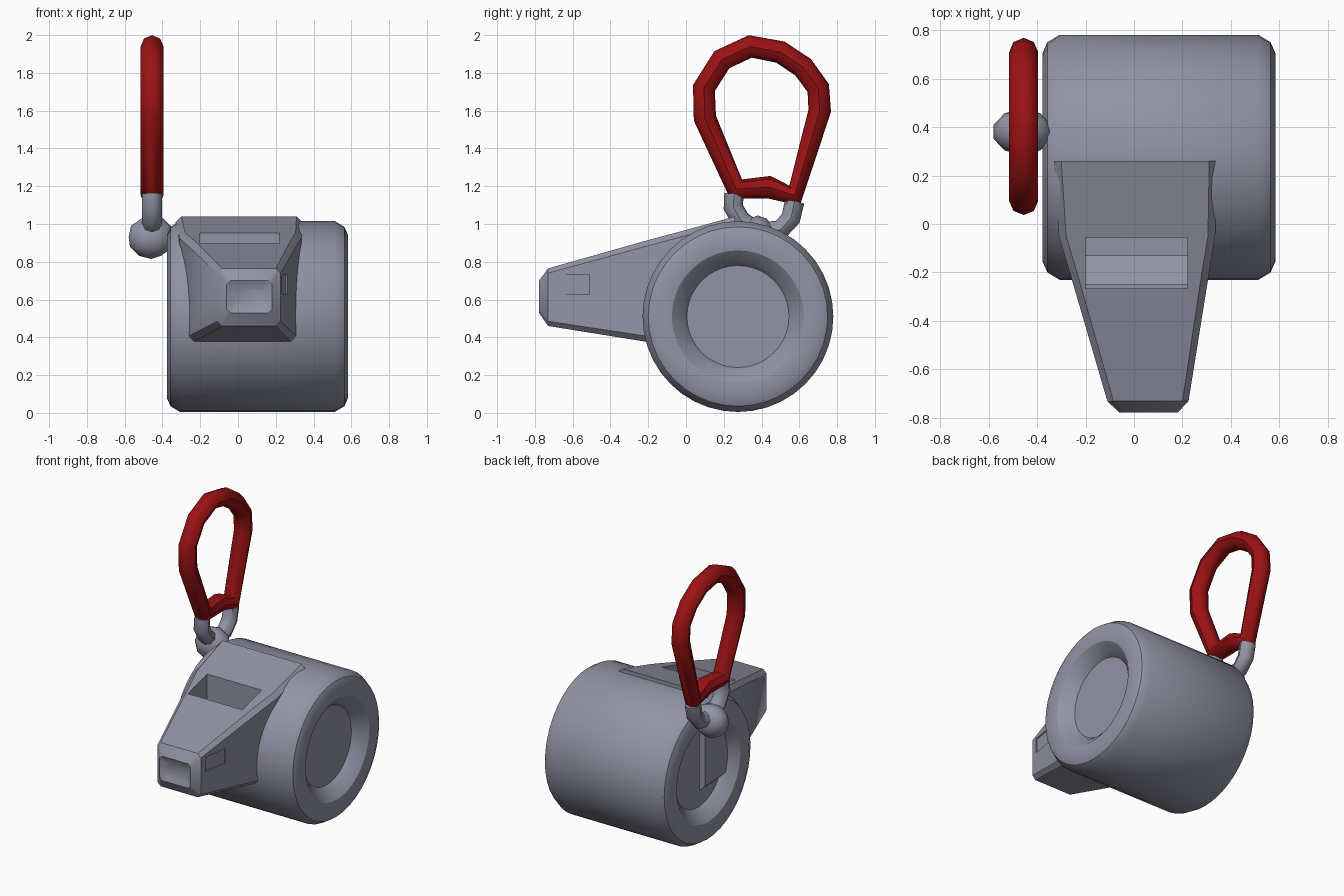
import bpy, bmesh, math
from mathutils import Vector, Matrix

cube = bpy.data.objects.get("Cube")
if cube:
    bpy.data.objects.remove(cube, do_unlink=True)


def material(name, rgb):
    m = bpy.data.materials.new(name)
    m.use_nodes = True
    m.diffuse_color = (*rgb, 1)
    m.node_tree.nodes["Principled BSDF"].inputs["Base Color"].default_value = (*rgb, 1)
    return m


GREY = material("blue grey plastic", (0.29, 0.29, 0.38))
RED = material("deep red", (0.33, 0.006, 0.007))


def select(ob):
    bpy.ops.object.select_all(action='DESELECT')
    ob.select_set(True)
    bpy.context.view_layer.objects.active = ob


def finish(bm, name, mat):
    bmesh.ops.recalc_face_normals(bm, faces=bm.faces)
    me = bpy.data.meshes.new(name)
    bm.to_mesh(me)
    bm.free()
    ob = bpy.data.objects.new(name, me)
    bpy.context.collection.objects.link(ob)
    me.materials.append(mat)
    return ob


def smooth(ob, degrees=32):
    select(ob)
    bpy.ops.object.shade_smooth_by_angle(angle=math.radians(degrees))


def loft(rings, name, mat):
    """Skin a series of closed rings and cap both ends."""
    bm = bmesh.new()
    loops = [[bm.verts.new(p) for p in ring] for ring in rings]
    for a, b in zip(loops, loops[1:]):
        for i in range(len(a)):
            j = (i + 1) % len(a)
            bm.faces.new((a[i], a[j], b[j], b[i]))
    bm.faces.new(loops[0])
    bm.faces.new(loops[-1])
    return finish(bm, name, mat)


def cutter(name, centre, size, turn=0):
    bm = bmesh.new()
    bmesh.ops.create_cube(bm, size=1, matrix=Matrix.Translation(centre)
                          @ Matrix.Rotation(turn, 4, 'Z') @ Matrix.Diagonal((*size, 1)))
    ob = finish(bm, name, GREY)
    ob.hide_render = True
    ob.hide_set(True)
    return ob


def cut(ob, tool):
    mod = ob.modifiers.new("cut", 'BOOLEAN')
    mod.operation = 'DIFFERENCE'
    mod.solver = 'EXACT'
    mod.object = tool
    select(ob)
    bpy.ops.object.modifier_apply(modifier=mod.name)


def tube(name, path, radius, x, mat, closed=False):
    cu = bpy.data.curves.new(name, 'CURVE')
    cu.dimensions = '3D'
    cu.bevel_depth = radius
    cu.bevel_resolution = 2
    cu.use_fill_caps = True
    sp = cu.splines.new('POLY')
    sp.points.add(len(path) - 1)
    for p, (y, z) in zip(sp.points, path):
        p.co = (x, y, z, 1)
    sp.use_cyclic_u = closed
    ob = bpy.data.objects.new(name, cu)
    bpy.context.collection.objects.link(ob)
    cu.materials.append(mat)
    select(ob)
    bpy.ops.object.convert(target='MESH')
    smooth(ob, 45)
    return ob


# Barrel: round drum lying along x, with chamfered rims and dished ends
CY, CZ = 0.275, 0.51
half = [(0.39, 0.27), (0.42, 0.29), (0.47, 0.35), (0.48, 0.43), (0.46, 0.475), (0.41, 0.505)]
profile = [(-x, r) for x, r in half] + [(x, r) for x, r in reversed(half)]
SIDES = 40
angles = [2 * math.pi * i / SIDES for i in range(SIDES)]
barrel = loft([[(0.103 + x, CY + r * math.cos(a), CZ + r * math.sin(a)) for a in angles]
               for x, r in profile], "barrel", GREY)


# Mouthpiece: tapering box with clipped corners, running into the drum
def section(y, x0, x1, z0, z1, c):
    return [(x, y, z) for x, z in
            ((x0 + c, z0), (x1 - c, z0), (x1, z0 + c), (x1, z1 - c),
             (x1 - c, z1), (x0 + c, z1), (x0, z1 - c), (x0, z0 + c))]


mouthpiece = loft([
    section(-0.755, -0.02, 0.14, 0.57, 0.66, 0.01),
    section(-0.778, -0.06, 0.18, 0.53, 0.70, 0.02),
    section(-0.73, -0.11, 0.225, 0.46, 0.765, 0.025),
    section(-0.2, -0.265, 0.31, 0.375, 0.915, 0.03),
    section(-0.05, -0.31, 0.335, 0.36, 0.955, 0.03),
    section(0.26, -0.33, 0.34, 0.36, 1.04, 0.03)], "mouthpiece", GREY)

# Sound slot through the top, and a shallow grip recess on the left side
slot = cutter("slot_cutter", (0.01, -0.16, 0.93), (0.42, 0.21, 0.34))
recess = cutter("recess_cutter", (0.248, -0.6, 0.68), (0.02, 0.18, 0.1), -0.158)
cut(barrel, slot)
cut(mouthpiece, slot)
cut(mouthpiece, recess)
smooth(barrel)
smooth(mouthpiece)

# Lip inside the slot
lip = loft([[(x, y, z) for y, z in ((-0.25, 0.74), (-0.13, 0.74), (-0.13, 0.79), (-0.25, 0.84))]
            for x in (-0.21, 0.23)], "slot_lip", GREY)

# Lug on the right end of the drum
bm = bmesh.new()
bmesh.ops.create_icosphere(bm, subdivisions=2, radius=1,
                           matrix=Matrix.Translation((-0.46, 0.38, 0.93))
                           @ Matrix.Diagonal((0.125, 0.095, 0.115, 1)))
lug = finish(bm, "lug", GREY)
smooth(lug)

# Grey link through the lug
tube("link", [(0.255, 1.16), (0.25, 1.09), (0.29, 1.02), (0.38, 0.96), (0.5, 0.97),
              (0.555, 1.03), (0.575, 1.12)], 0.052, -0.455, GREY)

# Red carrying loop
tube("carry_loop", [(0.265, 1.185), (0.1, 1.56), (0.095, 1.72), (0.19, 1.87), (0.34, 1.94),
                    (0.5, 1.91), (0.62, 1.83), (0.7, 1.72), (0.708, 1.6), (0.575, 1.15),
                    (0.44, 1.195)], 0.06, -0.455, RED, closed=True)
